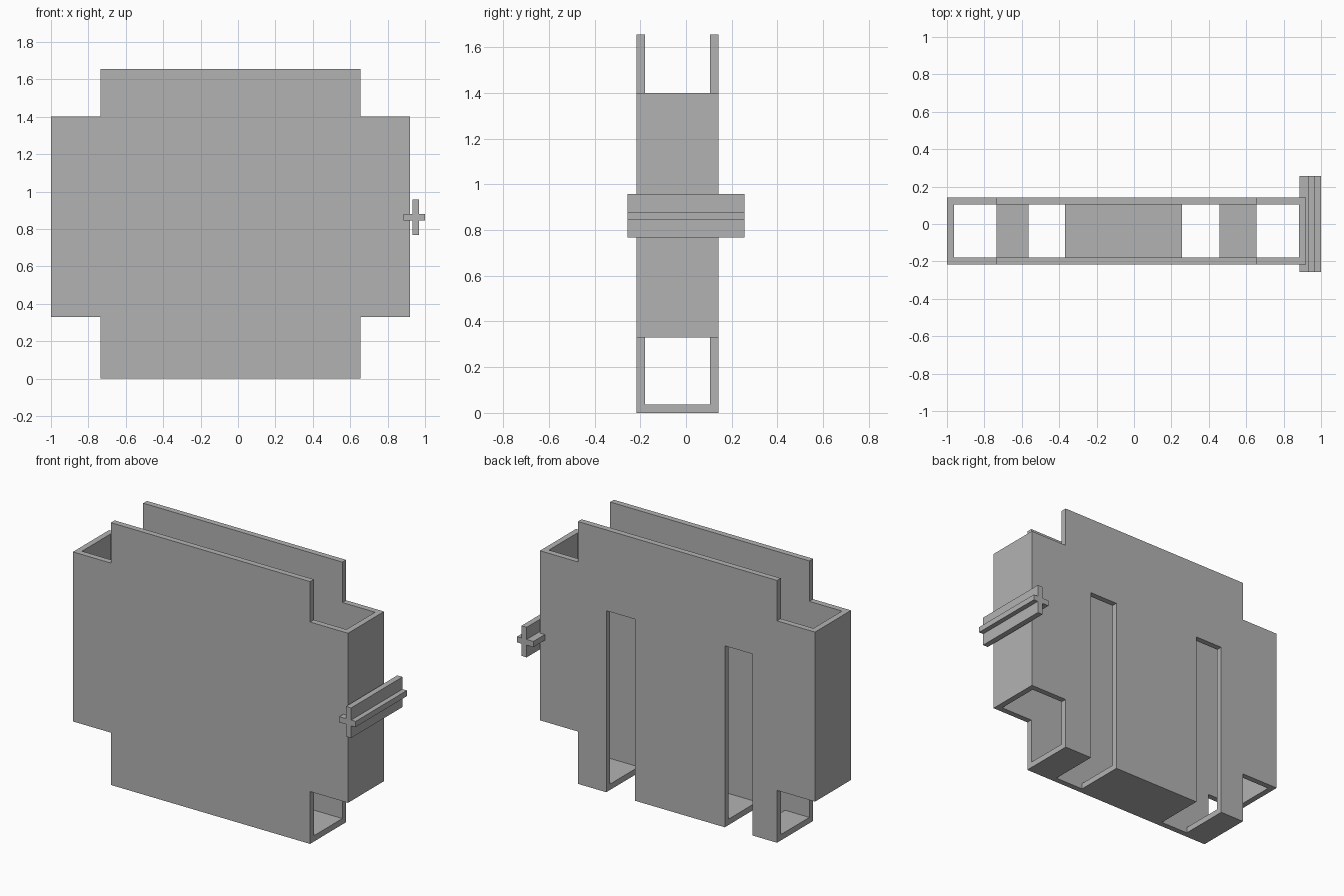
import bpy
import bmesh

cube = bpy.data.objects.get("Cube")
if cube:
    bpy.data.objects.remove(cube, do_unlink=True)

grey = bpy.data.materials.new("plain grey")
grey.use_nodes = True
COLOUR = (0.45, 0.45, 0.45, 1)
grey.diffuse_color = COLOUR
grey.node_tree.nodes["Principled BSDF"].inputs["Base Color"].default_value = COLOUR

# Main dimensions
FRONT, BACK, WALL = -0.217, 0.142, 0.037
LEFT, RIGHT = 0.92, -1.0              # outer sides of the wings
IN_LEFT, IN_RIGHT = 0.655, -0.735     # sides of the tall centre
LOW, HIGH, TOP = 0.33, 1.40, 1.655    # wing bottom, wing top, full height
SLOTS = [(-0.565, -0.37), (0.257, 0.457)]
SLOT_TOP = 1.145


def prism(name, outline, y0, y1):
    """Extrude an x-z outline from y0 to y1."""
    bm = bmesh.new()
    face = bm.faces.new([bm.verts.new((x, y0, z)) for x, z in outline])
    new = bmesh.ops.extrude_face_region(bm, geom=[face])["geom"]
    verts = [v for v in new if isinstance(v, bmesh.types.BMVert)]
    bmesh.ops.translate(bm, verts=verts, vec=(0, y1 - y0, 0))
    bmesh.ops.recalc_face_normals(bm, faces=bm.faces)
    mesh = bpy.data.meshes.new(name)
    bm.to_mesh(mesh)
    bm.free()
    mesh.materials.append(grey)
    obj = bpy.data.objects.new(name, mesh)
    bpy.context.collection.objects.link(obj)
    return obj


def rect(x0, x1, z0, z1):
    return [(x0, z0), (x1, z0), (x1, z1), (x0, z1)]


# Stepped outline shared by both large plates, without its bottom edge
stepped = [(IN_LEFT, 0), (IN_LEFT, LOW), (LEFT, LOW), (LEFT, HIGH),
           (IN_LEFT, HIGH), (IN_LEFT, TOP), (IN_RIGHT, TOP), (IN_RIGHT, HIGH),
           (RIGHT, HIGH), (RIGHT, LOW), (IN_RIGHT, LOW), (IN_RIGHT, 0)]
prism("front_plate", stepped, FRONT, FRONT + WALL)

# Back plate has two slots open at the bottom
notches = []
for a, b in SLOTS:
    notches += [(a, 0), (a, SLOT_TOP), (b, SLOT_TOP), (b, 0)]
prism("back_plate", stepped + notches, BACK - WALL, BACK)

# Side walls and floor strips between the plates
inner = (FRONT + WALL, BACK - WALL)
prism("left_wall", rect(LEFT - WALL, LEFT, LOW, HIGH), *inner)
prism("right_wall", rect(RIGHT, RIGHT + WALL, LOW, HIGH), *inner)
edges = [IN_RIGHT] + [x for slot in SLOTS for x in slot] + [IN_LEFT]
for name, a, b in zip(("right", "middle", "left"), edges[::2], edges[1::2]):
    prism(name + "_floor", rect(a, b, 0, WALL), *inner)

# Cross-section rail on the left side
cx, cz, t = 0.951, 0.862, 0.018
x0, x1, z0, z1 = 0.886, 1.0, 0.767, 0.957
cross = [(x0, cz - t), (cx - t, cz - t), (cx - t, z0), (cx + t, z0),
         (cx + t, cz - t), (x1, cz - t), (x1, cz + t), (cx + t, cz + t),
         (cx + t, z1), (cx - t, z1), (cx - t, cz + t), (x0, cz + t)]
prism("cross_rail", cross, -0.256, 0.256)
